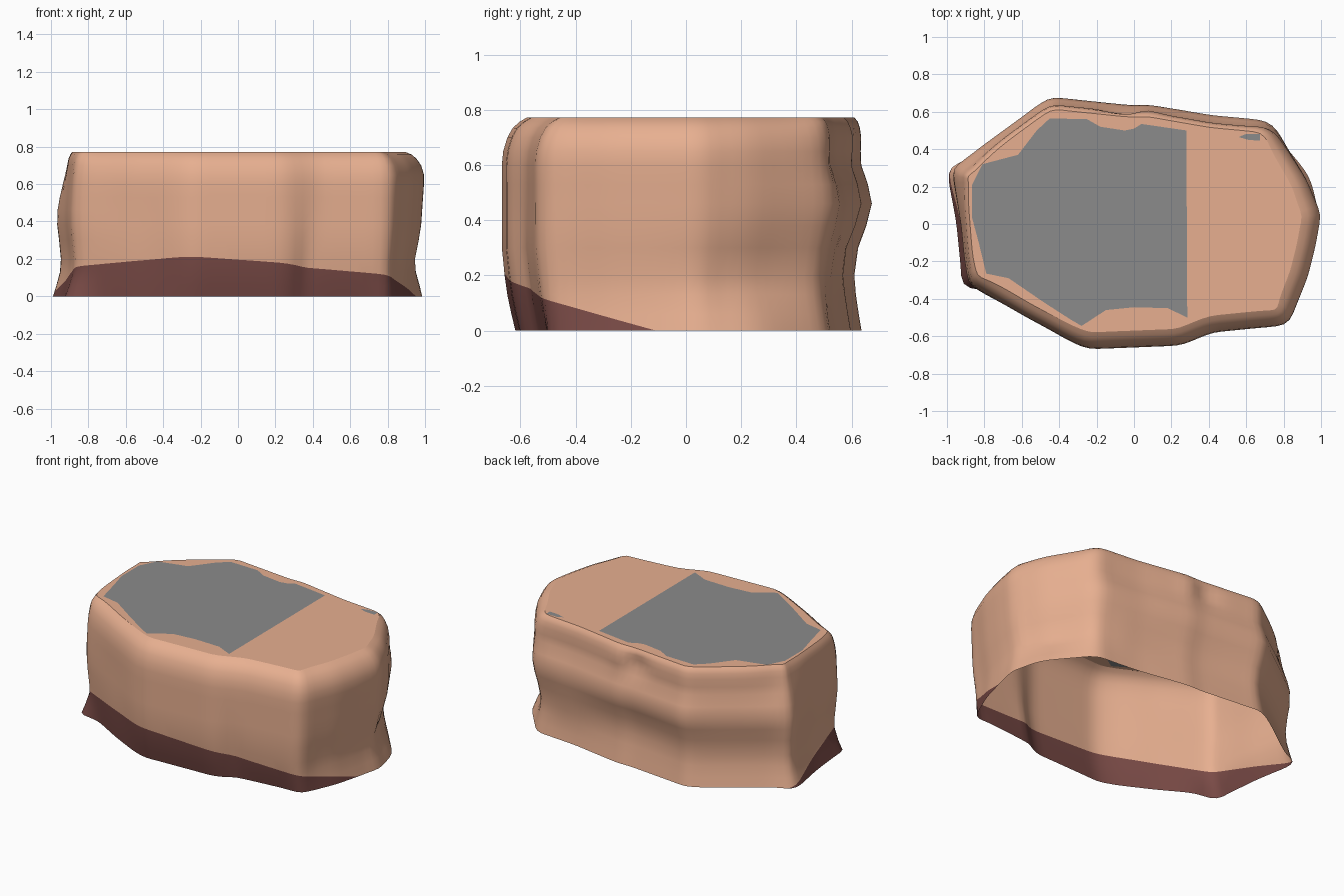
import bpy, bmesh, math
from mathutils import Vector

if "Cube" in bpy.data.objects:
    bpy.data.objects.remove(bpy.data.objects["Cube"])


def material(name, rgb):
    m = bpy.data.materials.new(name)
    m.diffuse_color = (*rgb, 1)
    m.use_nodes = True
    m.node_tree.nodes["Principled BSDF"].inputs["Base Color"].default_value = m.diffuse_color
    return m


# Plan outline of the rock, clockwise from the right end
OUTLINE = [(1.0, .05), (.97, -.12), (.93, -.28), (.83, -.53), (.79, -.545), (.62, -.56),
           (.42, -.58), (.25, -.65), (0, -.66), (-.25, -.67), (-.35, -.63), (-.58, -.51),
           (-.75, -.41), (-.90, -.33), (-.93, -.2), (-.95, 0), (-.995, .25), (-.99, .31),
           (-.88, .38), (-.54, .625), (-.45, .68), (-.2, .655), (0, .635), (.07, .64),
           (.25, .61), (.42, .58), (.70, .555), (.76, .52), (.93, .24)]

# Inward offset of the wall at each height: front, back, left, right
LEVELS = [(0, .05, .04, .0, .02), (.06, .035, .05, .02, .03), (.13, .02, .06, .04, .04),
          (.2, .01, .065, .045, .04), (.3, .0, .05, .035, .025), (.38, 0, .02, .025, .015),
          (.46, 0, .0, .025, .01), (.53, 0, .015, .03, .005), (.6, 0, .04, .035, 0),
          (.65, .005, .042, .04, 0), (.7, .02, .04, .045, .015), (.735, .04, .045, .05, .04),
          (.757, .065, .052, .06, .065), (.772, .09, .065, .07, .1)]

# Local bulges and dents: centre, spread in plan, spread in z, outward amount
BUMPS = [(-.91, -.33, 0, .09, .07, .03), (-1, .3, .75, .2, .2, -.04),
         (.93, .26, 0, .2, .1, .035), (.93, .26, .2, .25, .1, -.02),
         (.37, -.60, .15, .05, .25, -.015), (-.05, .64, .68, .09, .05, -.03),
         (.05, .64, .68, .09, .06, .015), (-.1, .64, .3, .25, .12, -.01),
         (.5, .58, .25, .2, .12, .02), (-.55, -.52, .4, .2, .2, -.01)]

# Worn grey area on the top, and a small separate spot
PATCH = [(.285, -.50), (.18, -.45), (0, -.445), (-.15, -.46), (-.28, -.545), (-.34, -.51),
         (-.48, -.42), (-.67, -.29), (-.79, -.265), (-.83, -.1), (-.865, .03), (-.865, .21),
         (-.81, .32), (-.62, .37), (-.52, .5), (-.45, .565), (-.25, .56), (-.18, .52),
         (-.05, .50), (0, .51), (.04, .535), (.28, .50)]
SPOT = [(.56, .465), (.61, .45), (.675, .445), (.675, .482), (.60, .482)]


def even_loop(pts, count):
    """Closed curve through the points, resampled at even spacing."""
    pts = [Vector(p) for p in pts]
    pts.append(pts[0])
    lengths = [(b - a).length for a, b in zip(pts, pts[1:])]
    step, out, seg, start = sum(lengths) / count, [], 0, 0.0
    for k in range(count):
        while k * step > start + lengths[seg]:
            start += lengths[seg]
            seg += 1
        out.append(pts[seg].lerp(pts[seg + 1], (k * step - start) / lengths[seg]))
    return out


def blur(vals, passes):
    n = len(vals)
    for _ in range(passes):
        vals = [vals[i - 1] * .25 + vals[i] * .5 + vals[(i + 1) % n] * .25 for i in range(n)]
    return vals


def wall_point(p, n, level):
    z, front, back, left, right = level
    off = n.x**2 * (right if n.x > 0 else left) + n.y**2 * (back if n.y > 0 else front)
    for bx, by, bz, r, rz, amount in BUMPS:
        d2 = ((p.x - bx)**2 + (p.y - by)**2) / r**2 + ((z - bz) / rz)**2
        off -= amount * math.exp(-d2)
    return (p.x - n.x * off, p.y - n.y * off, z)


def loop_edges(bm, verts):
    n = len(verts)
    edges = []
    for i in range(n):
        pair = (verts[i], verts[(i + 1) % n])
        edges.append(bm.edges.get(pair) or bm.edges.new(pair))
    return edges


bm = bmesh.new()

# Side walls: open shell lofted through the levels, counter-clockwise
N = 130
curve = blur(even_loop(OUTLINE, N)[::-1], 1)
tangents = [curve[(i + 1) % N] - curve[i - 1] for i in range(N)]
normals = [v.normalized() for v in blur([Vector((t.y, -t.x)).normalized() for t in tangents], 8)]
rings = [[bm.verts.new(wall_point(p, n, lv)) for p, n in zip(curve, normals)] for lv in LEVELS]
for low, high in zip(rings, rings[1:]):
    for i in range(N):
        j = (i + 1) % N
        bm.faces.new((low[i], low[j], high[j], high[i])).smooth = True

# Flat top with the grey areas set into it
top_z = LEVELS[-1][0]
edges = loop_edges(bm, rings[-1])
inner = []
for pts in (PATCH, SPOT):
    verts = [bm.verts.new((x, y, top_z)) for x, y in pts]
    edges += loop_edges(bm, verts)
    inner.append(verts)
bmesh.ops.triangle_fill(bm, use_beauty=True, edges=edges, normal=(0, 0, 1))
for verts in inner:
    face = bm.faces.new(verts)
    face.material_index = 2
bm.normal_update()
for f in bm.faces:
    if not f.smooth and f.normal.z < 0:
        f.normal_flip()

# Dark band at the foot of the front, below a tilted plane
plane_no = Vector((.058, .26, 1)).normalized()
plane_co = Vector((0, 0, .027))
bmesh.ops.bisect_plane(bm, geom=bm.verts[:] + bm.edges[:] + bm.faces[:],
                       plane_co=plane_co, plane_no=plane_no, dist=1e-5)
for f in bm.faces:
    if (f.calc_center_median() - plane_co).dot(plane_no) < 0:
        f.material_index = 1

mesh = bpy.data.meshes.new("rock")
bm.to_mesh(mesh)
bm.free()
mesh.materials.append(material("tan_stone", (.80, .43, .28)))
mesh.materials.append(material("dark_maroon", (.195, .07, .062)))
mesh.materials.append(material("grey", (.26, .26, .26)))
bpy.context.collection.objects.link(bpy.data.objects.new("rock", mesh))
